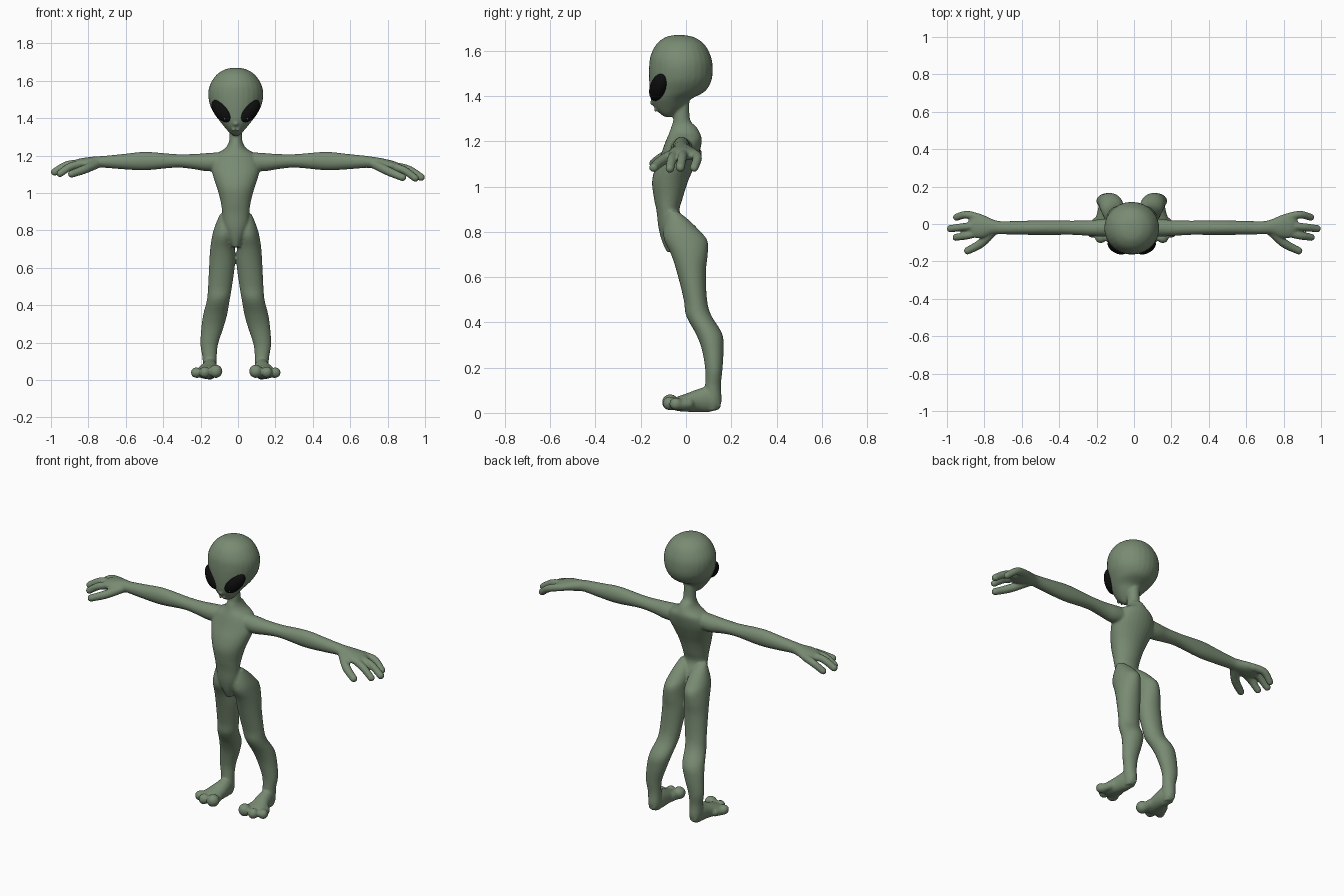
import bpy, bmesh, math
from mathutils import Vector, Matrix

CX = -0.012  # body centre line


def material(name, rgb):
    m = bpy.data.materials.new(name)
    m.diffuse_color = (*rgb, 1)
    return m


skin = material("skin", (0.19, 0.26, 0.17))
black = material("eye_black", (0.004, 0.004, 0.004))
pale = material("eye_glint", (0.6, 0.6, 0.6))


def refine(rows, n=4):
    """Catmull-Rom interpolation of rows of numbers."""
    out = []
    for i in range(len(rows) - 1):
        a, b, c, d = (Vector(rows[min(max(i + k, 0), len(rows) - 1)]) for k in (-1, 0, 1, 2))
        for k in range(n):
            t = k / n
            out.append(0.5 * (2 * b + (c - a) * t + (2 * a - 5 * b + 4 * c - d) * t**2
                              + (3 * b - 3 * c + d - a) * t**3))
    return out + [Vector(rows[-1])]


def loft(bm, rows, place, seg=28):
    """Rows are (t, c1, half1, c2, half2): elliptical slices placed by place(t, u, v)."""
    rings = []
    for t, c1, h1, c2, h2 in refine(rows):
        rings.append([bm.verts.new(place(t, c1 + h1 * math.cos(a), c2 + h2 * math.sin(a)))
                      for a in (2 * math.pi * k / seg for k in range(seg))])
    for r, q in zip(rings, rings[1:]):
        for k in range(seg):
            bm.faces.new((r[k], r[(k + 1) % seg], q[(k + 1) % seg], q[k]))
    bm.faces.new(rings[0])
    bm.faces.new(rings[-1])


def span(rows):
    """(z, centre x, half width, front y, back y) -> loft rows."""
    return [(*r[:3], (r[3] + r[4]) / 2, (r[4] - r[3]) / 2) for r in rows]


def digit(bm, pts, place):
    """Chain of overlapping balls; pts are (x, y, z, radius)."""
    for x, y, z, r in refine(pts, 7):
        bmesh.ops.create_icosphere(bm, subdivisions=2, radius=r,
                                   matrix=Matrix.Translation(place(x, y, z)))


bm = bmesh.new()
upright = lambda t, u, v: (u, v, t)

# head
loft(bm, span([(1.669, 0, .02, -.05, -.01), (1.66, 0, .06, -.09, .035), (1.63, 0, .105, -.13, .08),
               (1.58, 0, .137, -.156, .108), (1.53, 0, .147, -.163, .118), (1.47, 0, .138, -.163, .113),
               (1.42, 0, .112, -.16, .083), (1.385, 0, .086, -.155, .02), (1.35, 0, .058, -.14, -.01),
               (1.325, 0, .036, -.118, -.04), (1.308, 0, .016, -.095, -.06)]), upright)
# neck and torso
loft(bm, span([(1.42, 0, .034, -.055, .016), (1.30, 0, .034, -.056, .017), (1.265, 0, .04, -.065, .045),
               (1.235, 0, .062, -.075, .062), (1.20, 0, .115, -.09, .07), (1.14, 0, .132, -.112, .056),
               (1.08, 0, .118, -.137, .033), (1.02, 0, .098, -.15, .008), (.95, 0, .08, -.142, -.014),
               (.89, 0, .072, -.13, -.028), (.82, 0, .07, -.122, .0), (.76, 0, .045, -.107, .0),
               (.71, 0, .02, -.085, -.03)]), upright)
# nose and lips
for x, y, z, r in ((0, -.15, 1.37, .011), (.012, -.134, 1.338, .009), (-.012, -.134, 1.338, .009)):
    bmesh.ops.create_icosphere(bm, subdivisions=2, radius=r, matrix=Matrix.Translation((x, y, z)))

for s in (-1, 1):
    def side(x, y, z):
        # right hand reaches a little further and droops a little lower
        e = max(x - .7, 0)
        return (s * (x + e * .04 * s), y, z - (.1 * e if s > 0 else 0))

    # arm and palm
    loft(bm, [(.06, -.02, .05, 1.17, .05), (.15, -.02, .048, 1.165, .049), (.22, -.022, .042, 1.168, .041),
              (.32, -.02, .038, 1.172, .036), (.48, -.02, .039, 1.171, .049), (.6, -.02, .037, 1.168, .041),
              (.7, -.02, .035, 1.167, .032), (.75, -.015, .042, 1.165, .031), (.8, -.013, .062, 1.161, .03),
              (.85, -.01, .062, 1.156, .026), (.88, -.01, .03, 1.152, .014)], side)
    # fingers and thumb
    digit(bm, [(.82, .033, 1.158, .023), (.89, .05, 1.146, .022), (.947, .036, 1.108, .02)], side)
    digit(bm, [(.82, -.008, 1.16, .023), (.91, -.016, 1.15, .022), (.98, -.025, 1.112, .021)], side)
    digit(bm, [(.82, -.045, 1.157, .022), (.89, -.062, 1.142, .022), (.95, -.071, 1.104, .02)], side)
    digit(bm, [(.74, -.035, 1.158, .026), (.81, -.103, 1.128, .025), (.885, -.143, 1.102, .021)], side)

    # leg
    loft(bm, span([(.89, .058, .025, -.08, -.035), (.85, .056, .045, -.092, .015), (.80, .061, .058, -.1, .065),
                   (.76, .066, .062, -.095, .095), (.70, .071, .066, -.066, .096), (.62, .073, .069, -.04, .088),
                   (.50, .084, .064, -.01, .093), (.43, .093, .061, .0, .112), (.35, .11, .064, .043, .16),
                   (.28, .125, .059, .07, .166), (.19, .142, .047, .085, .161), (.12, .14, .038, .084, .154),
                   (.05, .138, .036, .075, .157), (.012, .138, .025, .09, .14)]),
         lambda t, u, v: (s * u, v, t))
    # foot
    loft(bm, [(.152, .138, .022, .04, .02), (.10, .138, .038, .058, .055), (.05, .142, .046, .054, .05),
              (0, .152, .056, .045, .04), (-.04, .156, .06, .04, .031), (-.065, .152, .045, .04, .02)],
         lambda t, u, v: (s * u, t, v))
    # toes
    digit(bm, [(.12, .0, .045, .03), (.112, -.05, .042, .029), (.107, -.07, .047, .037)], side)
    digit(bm, [(.16, .0, .042, .028), (.164, -.05, .038, .026), (.166, -.073, .042, .031)], side)
    digit(bm, [(.19, .01, .04, .026), (.204, -.025, .036, .025), (.212, -.045, .04, .029)], side)

bmesh.ops.recalc_face_normals(bm, faces=bm.faces)
mesh = bpy.data.meshes.new("body")
bm.to_mesh(mesh)
bm.free()
mesh.materials.append(skin)
body = bpy.data.objects.new("body", mesh)
body.location.x = CX
bpy.context.collection.objects.link(body)
# fuse the parts into one smooth skin
rm = body.modifiers.new("fuse", 'REMESH')
rm.mode = 'VOXEL'
rm.voxel_size = 0.006
rm.use_smooth_shade = True
sm = body.modifiers.new("soften", 'SMOOTH')
sm.factor = 0.5
sm.iterations = 5


def ellipsoid(name, centre, long_axis, normal, size, mat):
    u = Vector(long_axis).normalized()
    n = Vector(normal)
    n = (n - u * n.dot(u)).normalized()
    w = n.cross(u)
    rot = Matrix((w, n, u)).transposed().to_4x4()
    bpy.ops.mesh.primitive_uv_sphere_add(segments=32, ring_count=20, radius=1)
    ob = bpy.context.object
    ob.name = name
    ob.matrix_world = Matrix.Translation(centre) @ rot @ Matrix.Diagonal((*size, 1))
    ob.data.materials.append(mat)
    bpy.ops.object.shade_smooth()


# almond eyes with a slim glint
for s, tag in ((-1, "left"), (1, "right")):
    ellipsoid(tag + "_eye", (CX + s * .076, -.121, 1.439), (s * .6, .32, .75), (s * .5, -.85, -.05),
              (.041, .036, .073), black)
    ellipsoid(tag + "_eye_glint", (CX + s * .063, -.151, 1.425), (s * .08, .12, 1), (s * .4, -.9, 0),
              (.006, .008, .032), pale)
